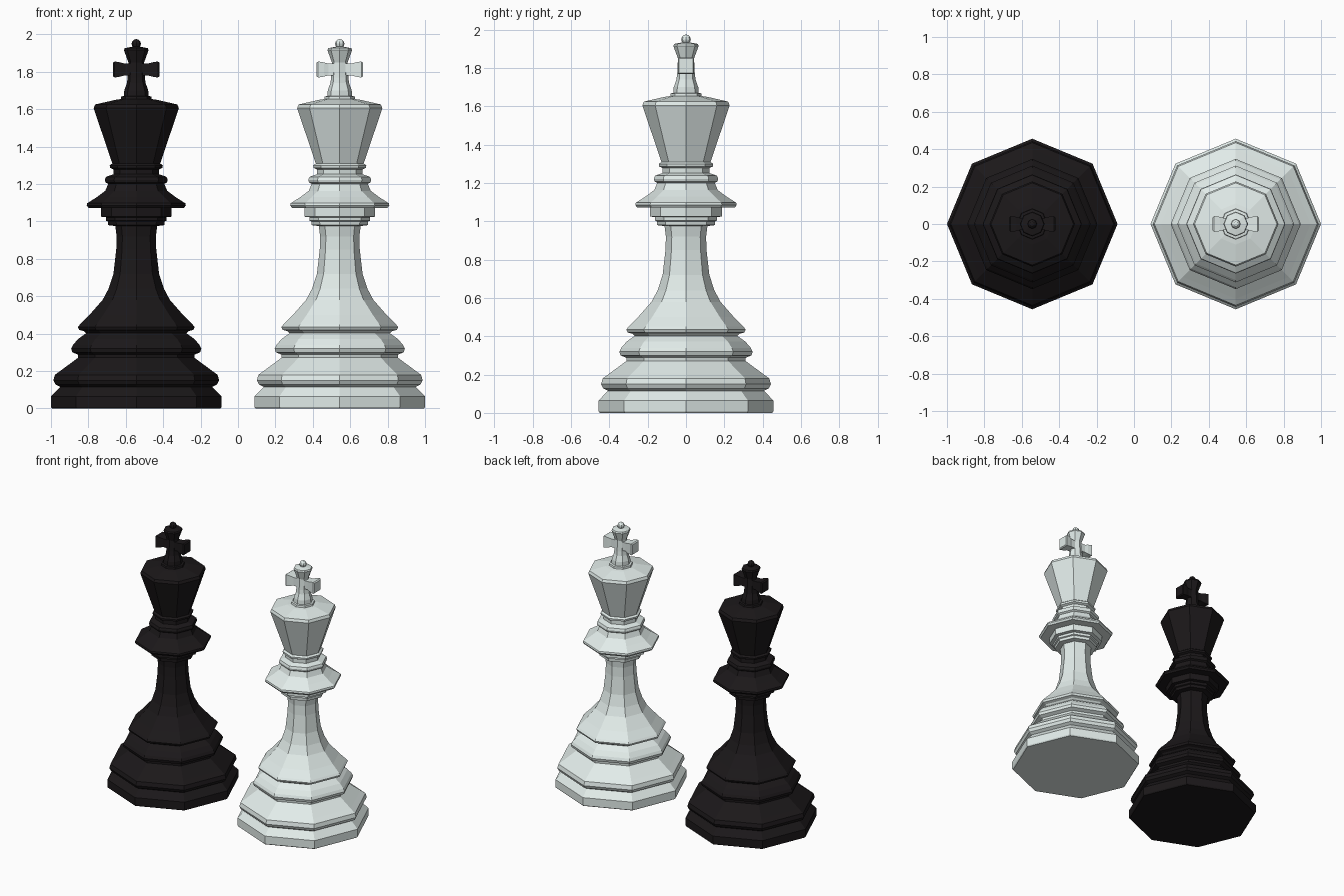
import bpy, bmesh, math

SIDES = 8
# (radius, height) outlines of the turned parts
BASE = [(0.45, 0), (0.456, 0.008), (0.456, 0.065), (0.407, 0.115), (0.432, 0.128),
        (0.443, 0.15), (0.435, 0.18), (0.40, 0.205), (0.31, 0.272), (0.312, 0.288),
        (0.342, 0.30), (0.348, 0.32), (0.338, 0.34), (0.31, 0.372), (0.268, 0.402),
        (0.28, 0.413), (0.305, 0.42), (0.312, 0.435), (0.30, 0.45)]
STEM = [(0.30, 0.45), (0.25, 0.50), (0.18, 0.58), (0.148, 0.64), (0.122, 0.72),
        (0.107, 0.85), (0.105, 0.92), (0.112, 0.975)]
COLLAR = [(0.112, 0.975), (0.15, 0.98), (0.152, 1.0), (0.162, 1.004), (0.162, 1.022),
          (0.188, 1.025), (0.188, 1.072), (0.255, 1.072), (0.265, 1.085), (0.262, 1.097),
          (0.21, 1.13), (0.166, 1.163), (0.15, 1.20), (0.164, 1.208), (0.168, 1.222),
          (0.162, 1.238), (0.122, 1.252), (0.122, 1.278), (0.14, 1.286), (0.142, 1.30),
          (0.128, 1.31)]
CROWN = [(0.128, 1.31), (0.228, 1.605), (0.22, 1.625), (0.11, 1.65), (0.082, 1.654),
         (0.08, 1.668), (0.066, 1.67), (0.064, 1.70), (0.05, 1.74), (0.046, 1.77),
         (0.042, 1.85), (0.066, 1.915), (0.062, 1.926), (0.015, 1.935)]
# (x, half depth, half height) sections of one cross arm
ARM = [(0, 0.03, 0.031), (0.06, 0.031, 0.031), (0.085, 0.038, 0.038),
       (0.115, 0.042, 0.043), (0.123, 0.036, 0.037)]


def loft(name, rings, mat, loc):
    """Skin a list of equal-length rings and cap both ends."""
    bm = bmesh.new()
    loops = [[bm.verts.new(p) for p in ring] for ring in rings]
    n = len(loops[0])
    for a, b in zip(loops, loops[1:]):
        for i in range(n):
            j = (i + 1) % n
            bm.faces.new((a[i], a[j], b[j], b[i]))
    bm.faces.new(loops[0][::-1])
    bm.faces.new(loops[-1])
    bmesh.ops.recalc_face_normals(bm, faces=bm.faces)
    finish(name, bm, mat, loc)


def finish(name, bm, mat, loc):
    me = bpy.data.meshes.new(name)
    bm.to_mesh(me)
    bm.free()
    me.materials.append(mat)
    ob = bpy.data.objects.new(name, me)
    ob.location = loc
    bpy.context.collection.objects.link(ob)


def turned(name, profile, mat, loc):
    turn = [2 * math.pi * i / SIDES for i in range(SIDES)]
    loft(name, [[(r * math.cos(a), r * math.sin(a), z) for a in turn]
                for r, z in profile], mat, loc)


def king(tone, x, colour):
    mat = bpy.data.materials.new(tone)
    mat.diffuse_color = colour
    loc = (x, 0, 0)
    # turned body, bottom to top
    for part, profile in (("base", BASE), ("stem", STEM), ("collar", COLLAR), ("crown", CROWN)):
        turned(f"{tone}_{part}", profile, mat, loc)
    # cross arms, mirrored left to right
    secs = [(-s, d, h) for s, d, h in ARM[:0:-1]] + ARM
    loft(f"{tone}_cross_arms",
         [[(s, -d, -h), (s, d, -h), (s, d, h), (s, -d, h)] for s, d, h in secs],
         mat, (x, 0, 1.812))
    # ball on the tip
    bm = bmesh.new()
    bmesh.ops.create_uvsphere(bm, u_segments=8, v_segments=6, radius=0.025)
    finish(f"{tone}_tip_ball", bm, mat, (x, 0, 1.95))


king("dark", -0.544, (0.011, 0.009, 0.010, 1))
king("light", 0.544, (0.76, 0.84, 0.82, 1))
